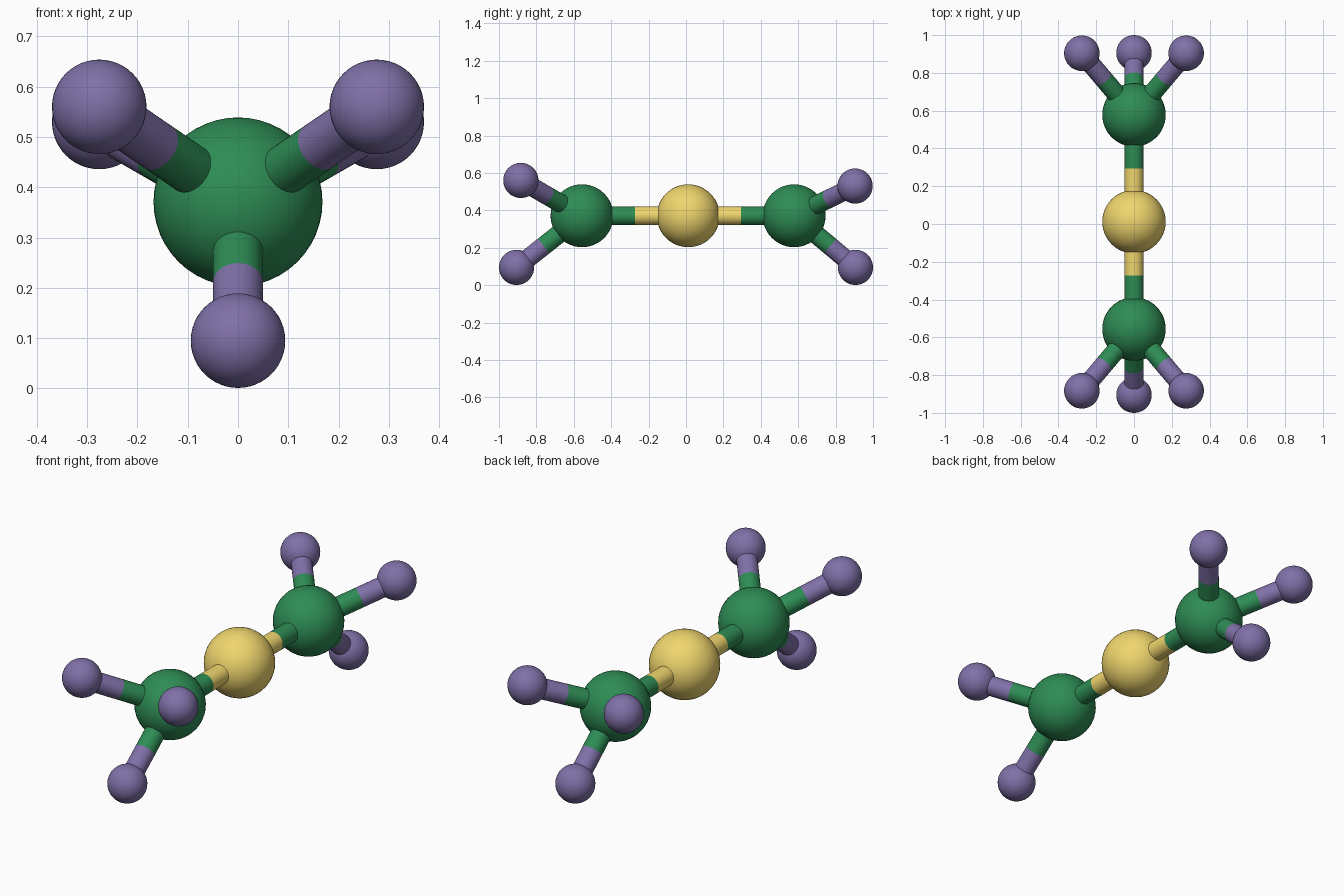
import bpy
from mathutils import Vector

if "Cube" in bpy.data.objects:
    bpy.data.objects.remove(bpy.data.objects["Cube"])

R_BIG, R_SMALL, R_BOND = 0.168, 0.094, 0.05
Z = 0.371


def material(name, color):
    m = bpy.data.materials.new(name)
    m.diffuse_color = (*color, 1)
    m.use_nodes = True
    m.node_tree.nodes["Principled BSDF"].inputs["Base Color"].default_value = m.diffuse_color
    return m


GREEN = material("green", (0.027, 0.263, 0.09))
YELLOW = material("yellow", (0.87, 0.67, 0.155))
PURPLE = material("purple", (0.214, 0.163, 0.393))


def finish(name, mat):
    ob = bpy.context.object
    ob.name = name
    ob.data.materials.append(mat)
    bpy.ops.object.shade_smooth_by_angle()


def atom(name, pos, radius, mat):
    bpy.ops.mesh.primitive_uv_sphere_add(segments=48, ring_count=24, radius=radius, location=pos)
    finish(name, mat)
    return Vector(pos), radius, mat


def rod(name, a, b, mat):
    d = b - a
    bpy.ops.mesh.primitive_cylinder_add(vertices=32, radius=R_BOND, depth=d.length,
                                        end_fill_type='NOTHING', location=(a + b) / 2,
                                        rotation=d.to_track_quat('Z', 'Y').to_euler())
    finish(name, mat)


def bond(name, a, b):
    """Two-tone rod, colour split halfway along the gap between the spheres."""
    (pa, ra, ma), (pb, rb, mb) = a, b
    d = (pb - pa).normalized()
    start, end = pa + d * (ra - 0.02), pb - d * (rb - 0.03)
    mid = (pa + d * ra + pb - d * rb) / 2
    rod(name + "_inner", start, mid, ma)
    rod(name + "_outer", mid, end, mb)


# Middle atom
centre = atom("centre_atom", (0, 0.012, Z), R_BIG, YELLOW)

# Each end: green y, upper pair (y, z), lower single y
ends = {
    "front": (-0.556, -0.883, 0.560, -0.906),
    "back": (0.578, 0.904, 0.530, 0.906),
}
for side, (gy, uy, uz, ly) in ends.items():
    hub = atom(side + "_hub_atom", (0, gy, Z), R_BIG, GREEN)
    bond(side + "_main_bond", centre, hub)
    tips = {"left": (-0.276, uy, uz), "right": (0.276, uy, uz), "lower": (0, ly, 0.094 + 0.001)}
    for tip, pos in tips.items():
        small = atom(f"{side}_{tip}_atom", pos, R_SMALL, PURPLE)
        bond(f"{side}_{tip}_bond", hub, small)
